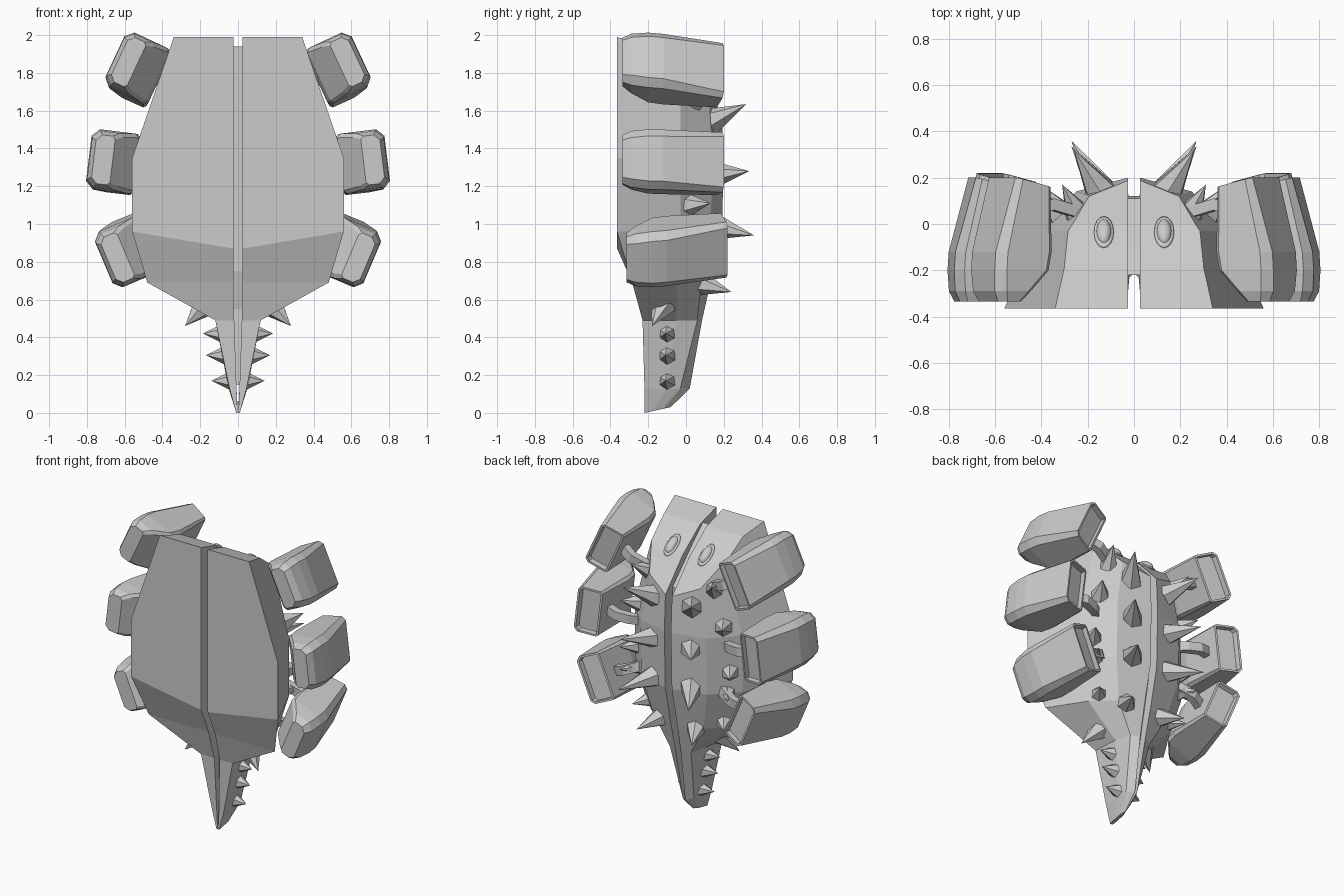
import bpy, bmesh, math
from mathutils import Vector, Matrix

if "Cube" in bpy.data.objects:
    bpy.data.objects.remove(bpy.data.objects["Cube"])


def finish(name, bm, mirror=True):
    bmesh.ops.recalc_face_normals(bm, faces=bm.faces)
    me = bpy.data.meshes.new(name)
    bm.to_mesh(me)
    bm.free()
    ob = bpy.data.objects.new(name, me)
    bpy.context.collection.objects.link(ob)
    if mirror:
        ob.modifiers.new("Mirror", 'MIRROR').use_mirror_merge = False
    return ob


def loft(bm, rings):
    """Skin closed rings of equal length, cap both ends, return the first cap."""
    vs = [[bm.verts.new(p) for p in r] for r in rings]
    n = len(vs[0])
    for a, b in zip(vs, vs[1:]):
        for i in range(n):
            j = (i + 1) % n
            bm.faces.new((a[i], a[j], b[j], b[i]))
    bm.faces.new(vs[-1])
    return bm.faces.new(vs[0])


# Body shell half: z, inner x, front (x, y), side (x, y), back (x, y), spine y
levels = [
    (1.99, .025, .34, -.365, .24, -.03, .14, .10, .17),
    (1.35, .025, .56, -.365, .41, -.03, .25, .14, .20),
    (0.96, .025, .56, -.365, .41, -.03, .25, .13, .19),
    (0.69, .025, .48, -.285, .33, -.05, .19, .08, .13),
    (0.49, .020, .12, -.23, .11, -.05, .08, .06, .085),
    (0.13, .008, .045, -.22, .05, -.10, .04, -.03, .02),
    (0.00, .002, .01, -.22, .012, -.18, .012, -.12, -.08)]
bm = bmesh.new()
rings = []
for z, xi, fx, fy, sx, sy, bx, by, yb in levels:
    ring = [Vector(p) for p in ((xi, fy, z), (fx, fy, z), (sx, sy, z), (bx, by, z), (xi, yb, z))]
    if z == 0.96:
        ring[0].z = .87          # belly crease runs down to the centre
    if z == 0:
        for p in ring:
            p.z = (p.y + .22) * .22   # slanted tail tip
    rings.append(ring)
loft(bm, rings)
# Rounded head slope, cut by planes along a convex profile
head = [(-.365, 1.99), (-.19, 1.94), (0, 1.80), (.14, 1.65)]
for (y0, z0), (y1, z1) in zip(head, head[1:]):
    n = Vector((0, z0 - z1, y1 - y0))
    bmesh.ops.bisect_plane(bm, geom=bm.verts[:] + bm.edges[:] + bm.faces[:],
                           plane_co=(0, y0, z0), plane_no=n, clear_outer=True)
    bmesh.ops.holes_fill(bm, edges=[e for e in bm.edges if e.is_boundary])
finish("body_shell", bm)

# Inner core filling the slot between the shells
bm = bmesh.new()
side = [(-.22, 1.94), (-.1, 1.83), (.11, 1.62), (.12, 1.2), (.11, .9), (.06, .65),
        (.03, .45), (-.03, .15), (-.19, .15), (-.18, .55), (-.22, .75)]
loft(bm, [[(x, y, z) for y, z in side] for x in (-.025, .025)])
finish("inner_core", bm, False)


def pod_ring(y, u0, u1, h, c, slant=0):
    """Chamfered rectangle: u radial, v tangential; slant tips the plane."""
    ci = c * .5
    pts = [(u0, -h + ci), (u0 + ci, -h), (u1 - c, -h), (u1, -h + c),
           (u1, h - c), (u1 - c, h), (u0 + ci, h), (u0, h - ci)]
    return [(u, y + slant * (u - u1), v) for u, v in pts]


# Side pods with hollow backs, and the curved struts carrying them
pods = [("upper", .41, 1.755, 25, .20), ("middle", .525, 1.31, 7, .20), ("lower", .465, .917, -23, .22)]
for label, px, pz, ang, yb in pods:
    place = Matrix.Translation((px, 0, pz)) @ Matrix.Rotation(-math.radians(ang), 4, 'Y')
    off = yb - .20
    bm = bmesh.new()
    cap = loft(bm, [pod_ring(yb, .015, .175, .16, .025, .25),
                    pod_ring(-.12 + off, .005, .262, .16, .04),
                    pod_ring(-.20 + off, .02, .267, .16, .04),
                    pod_ring(-.29 + off, .10, .262, .15, .04),
                    pod_ring(-.335 + off, .14, .24, .13, .03)])
    bmesh.ops.recalc_face_normals(bm, faces=bm.faces)
    bmesh.ops.inset_region(bm, faces=[cap], thickness=.014)
    bmesh.ops.inset_region(bm, faces=[cap], thickness=.002)
    bmesh.ops.translate(bm, verts=cap.verts, vec=(0, -.035, 0))
    # pitch the pod outward toward the front
    for v in bm.verts:
        t = (yb - v.co.y) / .5
        v.co = place @ v.co
        v.co.z += (t * .07 - .015) * math.sin(math.radians(ang))
    finish(label + "_pod", bm)

    bm = bmesh.new()
    arc = [(-.24, .0), (-.15, .06), (-.06, .085), (.03, .06)]
    loft(bm, [[(u, y + dy, dv) for dy, dv in ((-.025, -.03), (.025, -.03), (.025, .03), (-.025, .03))]
              for u, y in arc])
    bm.transform(place)
    finish(label + "_strut", bm)


def spike(bm, base, tip, r, sides=6):
    base, tip = Vector(base), Vector(tip)
    d = tip - base
    m = Matrix.Translation((base + tip) / 2) @ d.to_track_quat('Z', 'Y').to_matrix().to_4x4()
    bmesh.ops.create_cone(bm, cap_ends=True, segments=sides, radius1=r, radius2=0,
                          depth=d.length, matrix=m)


# Large spikes beside the spine
bm = bmesh.new()
spike(bm, (.14, .13, 1.54), (.26, .32, 1.635), .075)
spike(bm, (.14, .14, 1.26), (.27, .335, 1.28), .075)
spike(bm, (.14, .14, .99), (.27, .36, .94), .075)
spike(bm, (.13, .07, .69), (.21, .24, .64), .07)
finish("back_spikes", bm)

# Shorter spikes on the flanks and tail root
bm = bmesh.new()
spike(bm, (.24, .04, 1.65), (.31, .17, 1.73), .062)
spike(bm, (.31, .04, 1.41), (.39, .16, 1.45), .065)
spike(bm, (.34, .01, 1.10), (.42, .13, 1.11), .065)
spike(bm, (.33, .02, .96), (.41, .14, .96), .055)
spike(bm, (.27, -.02, .74), (.35, .09, .72), .06)
spike(bm, (.18, -.12, .57), (.28, -.18, .46), .07)
finish("flank_spikes", bm)

# Tail spikes
bm = bmesh.new()
for z, x in ((.42, .185), (.305, .17), (.17, .14)):
    spike(bm, (x - .10, -.10, z), (x, -.11, z), .05)
finish("tail_spikes", bm)

# Eyes with raised rims on the head slope
for name, rx, ry, rz in (("eye_rim", .043, .085, .012), ("eye", .033, .066, .03)):
    bm = bmesh.new()
    bmesh.ops.create_uvsphere(bm, u_segments=16, v_segments=8, radius=1)
    tilt = Matrix.Rotation(math.atan2(-.14, .19), 4, 'X')
    bm.transform(Matrix.Translation((.13, -.035, 1.827)) @ tilt @ Matrix.Diagonal((rx, ry, rz, 1)))
    ob = finish(name, bm)
    for p in ob.data.polygons:
        p.use_smooth = True
